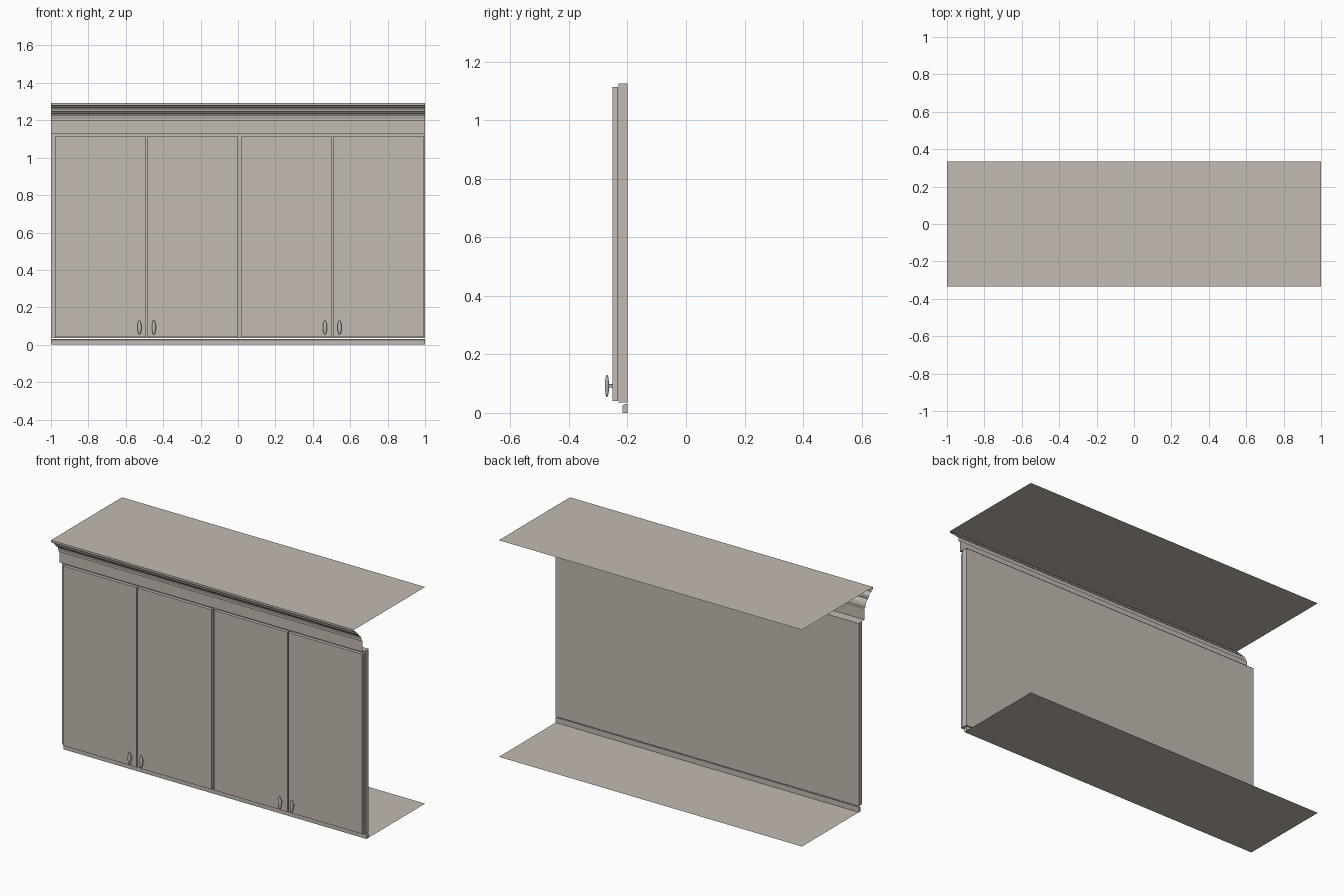
import bpy, bmesh, math
from mathutils import Matrix, Vector

if "Cube" in bpy.data.objects:
    bpy.data.objects.remove(bpy.data.objects["Cube"])


def material(name, col):
    m = bpy.data.materials.new(name)
    m.diffuse_color = (*col, 1)
    m.use_nodes = True
    m.node_tree.nodes["Principled BSDF"].inputs["Base Color"].default_value = m.diffuse_color
    return m


PAINT = material("warm_grey_paint", (0.54, 0.495, 0.44))
METAL = material("handle_grey", (0.50, 0.49, 0.46))


def finish(name, bm, mat, fix=True):
    if fix:
        bmesh.ops.recalc_face_normals(bm, faces=bm.faces)
    me = bpy.data.meshes.new(name)
    bm.to_mesh(me)
    bm.free()
    me.materials.append(mat)
    ob = bpy.data.objects.new(name, me)
    bpy.context.collection.objects.link(ob)
    return ob


def box(name, x0, x1, y0, y1, z0, z1):
    bm = bmesh.new()
    size = Matrix.Diagonal((x1 - x0, y1 - y0, z1 - z0, 1))
    mid = Matrix.Translation(((x0 + x1) / 2, (y0 + y1) / 2, (z0 + z1) / 2))
    bmesh.ops.create_cube(bm, size=1, matrix=mid @ size)
    return finish(name, bm, PAINT)


def strip(name, profile, caps=False):
    """Run a (y, z) profile along the full width; open unless caps is set."""
    bm = bmesh.new()
    a = [bm.verts.new((-1, y, z)) for y, z in profile]
    b = [bm.verts.new((1, y, z)) for y, z in profile]
    n = len(profile)
    for i in range(n if caps else n - 1):
        j = (i + 1) % n
        bm.faces.new((a[i], b[i], b[j], a[j]))
    if caps:
        bm.faces.new(a)
        bm.faces.new(b)
    return finish(name, bm, PAINT, fix=caps)


# face frame and four doors
box("face_frame", -1, 1, -0.231, -0.2, 0.036, 1.126)
for i, (x0, x1) in enumerate([(-0.978, -0.493), (-0.487, 0.0),
                              (0.016, 0.502), (0.508, 0.995)]):
    box(f"door_{i + 1}", x0, x1, -0.251, -0.232, 0.041, 1.113)

# light rail under the doors
strip("light_rail", [(-0.2, 0), (-0.217, 0), (-0.217, 0.024),
                     (-0.212, 0.029), (-0.2, 0.031)], caps=True)

# open crown moulding
strip("crown_moulding", [
    (-0.2, 1.128), (-0.253, 1.128), (-0.253, 1.195), (-0.264, 1.197),
    (-0.264, 1.206), (-0.268, 1.222), (-0.276, 1.233), (-0.287, 1.238),
    (-0.287, 1.244), (-0.297, 1.247), (-0.3, 1.258), (-0.307, 1.266),
    (-0.32, 1.270), (-0.32, 1.277), (-0.335, 1.280), (-0.335, 1.292)])

# thin top and bottom sheets
strip("top_sheet", [(-0.335, 1.292), (0.335, 1.292)])
strip("bottom_sheet", [(0.335, 0), (-0.2, 0)])

# oval pulls on short stems
for i, x in enumerate((-0.527, -0.45, 0.465, 0.543)):
    bm = bmesh.new()
    bmesh.ops.create_uvsphere(
        bm, u_segments=20, v_segments=14, radius=1,
        matrix=Matrix.Translation((x, -0.27, 0.092)) @ Matrix.Diagonal((0.011, 0.007, 0.038, 1)))
    bmesh.ops.create_cone(
        bm, cap_ends=True, segments=14, radius1=0.006, radius2=0.006, depth=0.02,
        matrix=Matrix.Translation((x, -0.26, 0.092)) @ Matrix.Rotation(math.pi / 2, 4, 'X'))
    ob = finish(f"handle_{i + 1}", bm, METAL)
    for p in ob.data.polygons:
        p.use_smooth = len(p.vertices) <= 4
